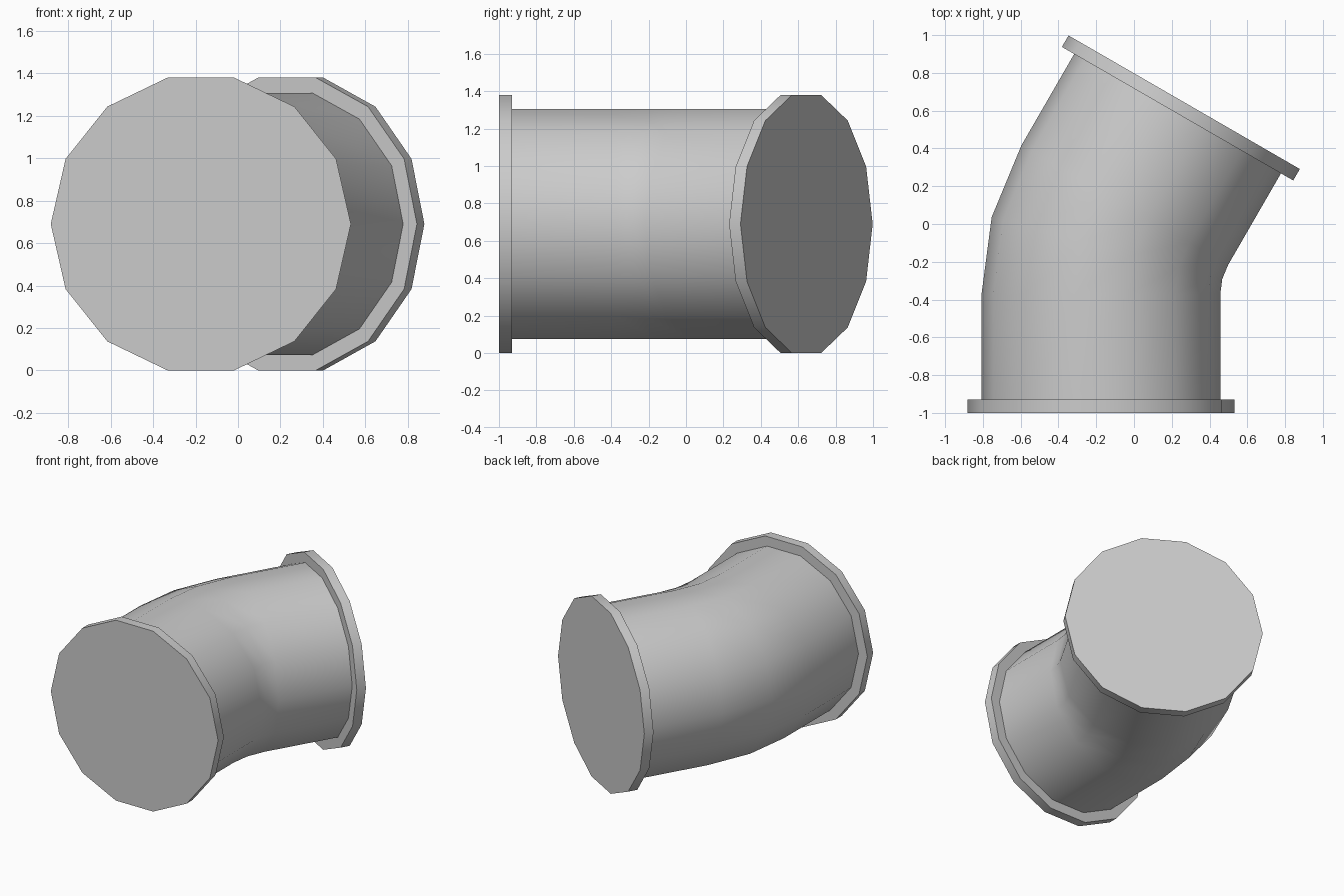
import bpy, bmesh
from math import radians, pi
from mathutils import Matrix, Vector

SIDES = 14
PIPE_R, FLANGE_R, THICK = 0.632, 0.707, 0.07
AXIS_X, AXIS_Z = -0.175, 0.69      # centreline of the straight inlet
BEND_START, BEND_R = -0.37, 0.938  # where the bend begins and its centreline radius
BEND_ANGLE, BEND_STEPS = 30, 2
STRAIGHT = 0.63                    # straight run at each end, flange included

cube = bpy.data.objects.get("Cube")
if cube:
    bpy.data.objects.remove(cube, do_unlink=True)

grey = bpy.data.materials.new("light_grey")
grey.use_nodes = True
COLOUR = (0.6, 0.6, 0.6, 1)
grey.diffuse_color = COLOUR
grey.node_tree.nodes["Principled BSDF"].inputs["Base Color"].default_value = COLOUR


def station(angle, offset):
    """Frame on the centreline: bent by angle degrees, then moved along the pipe."""
    pivot = Matrix.Translation((AXIS_X + BEND_R, BEND_START, AXIS_Z))
    turn = Matrix.Rotation(-radians(angle), 4, "Z")
    return pivot @ turn @ Matrix.Translation((-BEND_R, offset, 0))


def tube(name, radius, stations, capped):
    """Sweep a many-sided ring through the stations."""
    bm = bmesh.new()
    rings = []
    for frame in stations:
        ring = []
        for i in range(SIDES):
            spoke = Matrix.Rotation(2 * pi * i / SIDES, 4, "Y") @ Vector((radius, 0, 0))
            ring.append(bm.verts.new(frame @ spoke))
        rings.append(ring)
    for a, b in zip(rings, rings[1:]):
        for i in range(SIDES):
            j = (i + 1) % SIDES
            bm.faces.new((a[i], a[j], b[j], b[i]))
    if capped:
        bm.faces.new(rings[0])
        bm.faces.new(rings[-1])
    bmesh.ops.recalc_face_normals(bm, faces=bm.faces)
    mesh = bpy.data.meshes.new(name)
    bm.to_mesh(mesh)
    bm.free()
    mesh.materials.append(grey)
    obj = bpy.data.objects.new(name, mesh)
    bpy.context.collection.objects.link(obj)
    bpy.ops.object.select_all(action="DESELECT")
    obj.select_set(True)
    bpy.context.view_layer.objects.active = obj
    bpy.ops.object.shade_smooth_by_angle(angle=radians(30))
    return obj


# Elbow pipe: straight, bend, straight
run = STRAIGHT - THICK
bend = [station(BEND_ANGLE * k / BEND_STEPS, 0) for k in range(BEND_STEPS + 1)]
tube("elbow_pipe", PIPE_R,
     [station(0, -run)] + bend + [station(BEND_ANGLE, run)], False)

# Closed flange discs at both ends
for name, angle, side in (("front_flange", 0, -1), ("back_flange", BEND_ANGLE, 1)):
    tube(name, FLANGE_R,
         [station(angle, side * run), station(angle, side * STRAIGHT)], True)
